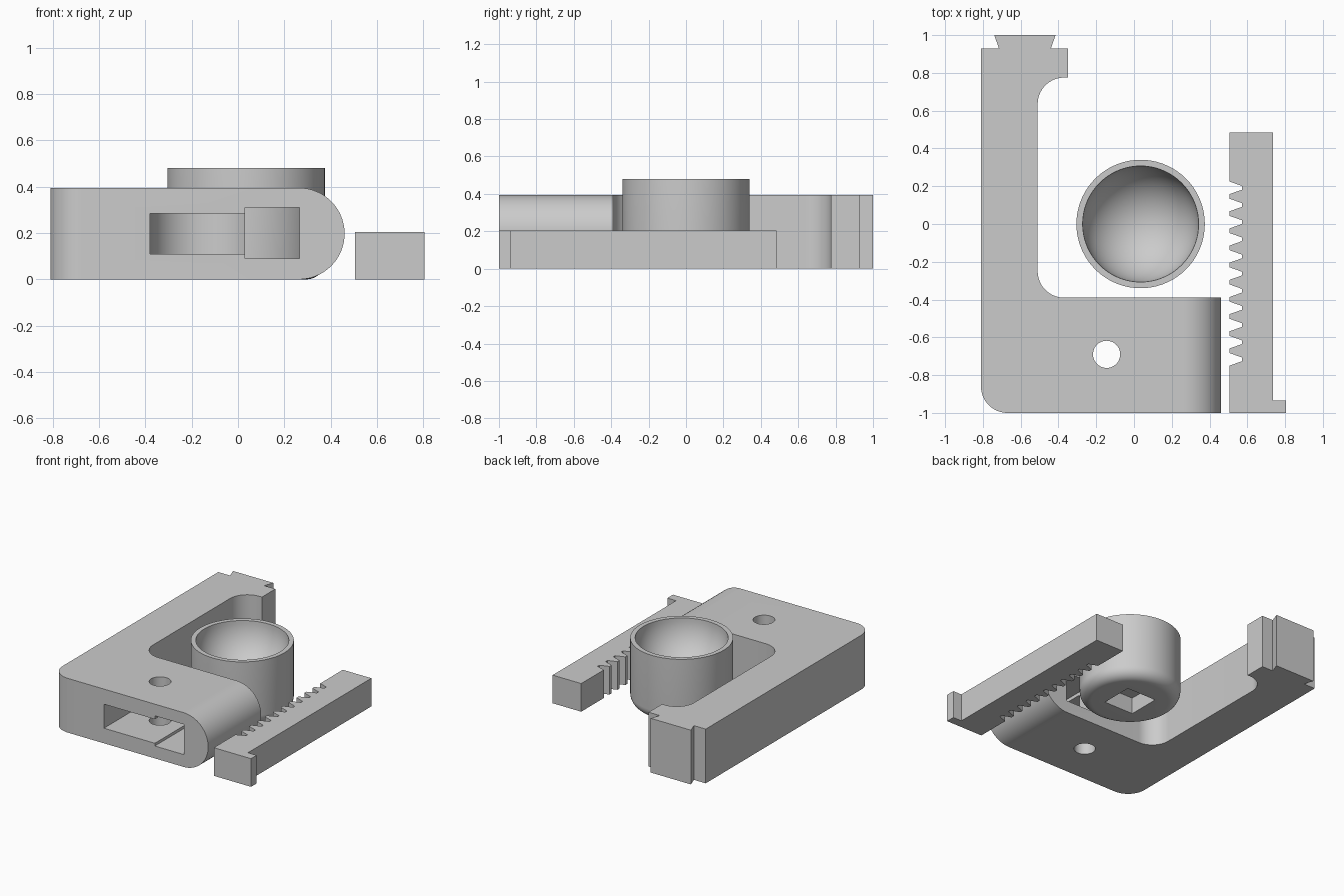
import bpy, bmesh
from math import sin, cos, pi, radians
from mathutils import Vector, Matrix

if "Cube" in bpy.data.objects:
    bpy.data.objects.remove(bpy.data.objects["Cube"], do_unlink=True)

grey = bpy.data.materials.new("plain grey")
grey.use_nodes = True
grey.diffuse_color = (0.6, 0.6, 0.6, 1)
grey.node_tree.nodes["Principled BSDF"].inputs["Base Color"].default_value = grey.diffuse_color


def finish(name, bm):
    bmesh.ops.remove_doubles(bm, verts=bm.verts, dist=1e-5)
    bmesh.ops.recalc_face_normals(bm, faces=bm.faces)
    mesh = bpy.data.meshes.new(name)
    bm.to_mesh(mesh)
    bm.free()
    mesh.materials.append(grey)
    ob = bpy.data.objects.new(name, mesh)
    bpy.context.collection.objects.link(ob)
    return ob


def arc(cx, cy, r, start, end, steps=16):
    angles = [radians(start + (end - start) * i / steps) for i in range(steps + 1)]
    return [(cx + r * cos(a), cy + r * sin(a)) for a in angles]


def prism(name, outline, low, high, axis="z"):
    """Extrude a flat outline along z, or an x-z outline along y."""
    bm = bmesh.new()
    place = (lambda p: (p[0], p[1], low)) if axis == "z" else (lambda p: (p[0], low, p[1]))
    face = bm.faces.new([bm.verts.new(place(p)) for p in outline])
    grown = bmesh.ops.extrude_face_region(bm, geom=[face])["geom"]
    step = Vector((0, 0, high - low)) if axis == "z" else Vector((0, high - low, 0))
    bmesh.ops.translate(bm, vec=step, verts=[v for v in grown if isinstance(v, bmesh.types.BMVert)])
    return finish(name, bm)


def rect(x0, x1, y0, y1):
    return [(x0, y0), (x1, y0), (x1, y1), (x0, y1)]


def cut(target, cutter):
    cutter.hide_render = True
    mod = target.modifiers.new("cut", "BOOLEAN")
    mod.operation, mod.solver, mod.object = "DIFFERENCE", "EXACT", cutter
    bpy.context.view_layer.objects.active = target
    bpy.ops.object.modifier_apply(modifier=mod.name)
    bpy.data.objects.remove(cutter, do_unlink=True)


def smooth(ob):
    bpy.ops.object.select_all(action="DESELECT")
    ob.select_set(True)
    bpy.context.view_layer.objects.active = ob
    bpy.ops.object.shade_smooth_by_angle(angle=radians(30))


# Angled frame with a dovetail at the end of its long arm
HEIGHT, R = 0.395, 0.14
outline = arc(-0.67, -0.86, R, 180, 270)
outline += [(0.46, -1), (0.46, -0.39)]
outline += arc(-0.37, -0.25, R, 270, 180)
outline += arc(-0.37, 0.635, R, 180, 90)
outline += [(-0.35, 0.775), (-0.35, 0.93), (-0.44, 0.93), (-0.415, 1),
            (-0.74, 1), (-0.715, 0.93), (-0.81, 0.93)]
frame = prism("frame", outline, 0, HEIGHT)

# Half-round end of the short arm
half = HEIGHT / 2
end_outline = [(0.46 - half, -0.1), (0.6, -0.1), (0.6, 0.5), (0.46 - half, 0.5)]
end_outline += arc(0.46 - half, half, half, 90, -90, 32)
cut(frame, prism("end_cutter", end_outline, -1.1, -0.3, "y"))

# Gear chamber open to the front, rack slot running through, and axle hole
GX, GY, GR = -0.145, -0.69, 0.235
chamber = [(GX - GR, -1.1), (GX + GR, -1.1)] + arc(GX, GY, GR, 0, 180, 40)
cut(frame, prism("chamber_cutter", chamber, 0.11, 0.285))
cut(frame, prism("slot_cutter", rect(0.03, 0.265, 0.09, 0.31), -1.1, -0.3, "y"))
cut(frame, prism("axle_cutter", arc(GX, GY, 0.072, 0, 360, 40)[:-1], -0.1, 0.5))
smooth(frame)

# Toothed rack with a stop foot
PITCH, OPEN, ROOT = 0.0908, 0.067, 0.02
rack_outline = [(0.505, 0.485), (0.505, 0.485)][:1]
for i in reversed(range(11)):
    mid = -0.75 + OPEN / 2 + i * PITCH
    rack_outline += [(0.505, mid + OPEN / 2), (0.571, mid + ROOT / 2),
                     (0.571, mid - ROOT / 2), (0.505, mid - OPEN / 2)]
rack_outline += [(0.505, -1), (0.805, -1), (0.805, -0.935), (0.735, -0.935), (0.735, 0.485)]
rack = prism("rack", rack_outline, 0, 0.205)
smooth(rack)

# Round cup with a rounded base and a bowl-shaped hollow
RADIUS, BOWL, TOP, FILLET = 0.34, 0.307, 0.48, 0.08
profile = [(0, 0)] + arc(RADIUS - FILLET, FILLET, FILLET, -90, 0, 10)
profile += [(RADIUS, TOP)] + arc(0, TOP, BOWL, 0, -90, 20)
bm = bmesh.new()
verts = [bm.verts.new((x, 0, z)) for x, z in profile]
edges = [bm.edges.new(pair) for pair in zip(verts, verts[1:])]
bmesh.ops.spin(bm, geom=verts + edges, cent=(0, 0, 0), axis=(0, 0, 1),
               angle=2 * pi, steps=72)
bmesh.ops.transform(bm, matrix=Matrix.Translation((0.035, 0, 0)), verts=bm.verts)
cup = finish("cup", bm)

# Square socket under the cup
cut(cup, prism("socket_cutter", rect(-0.085, 0.155, -0.12, 0.12), -0.1, 0.12))
smooth(cup)
